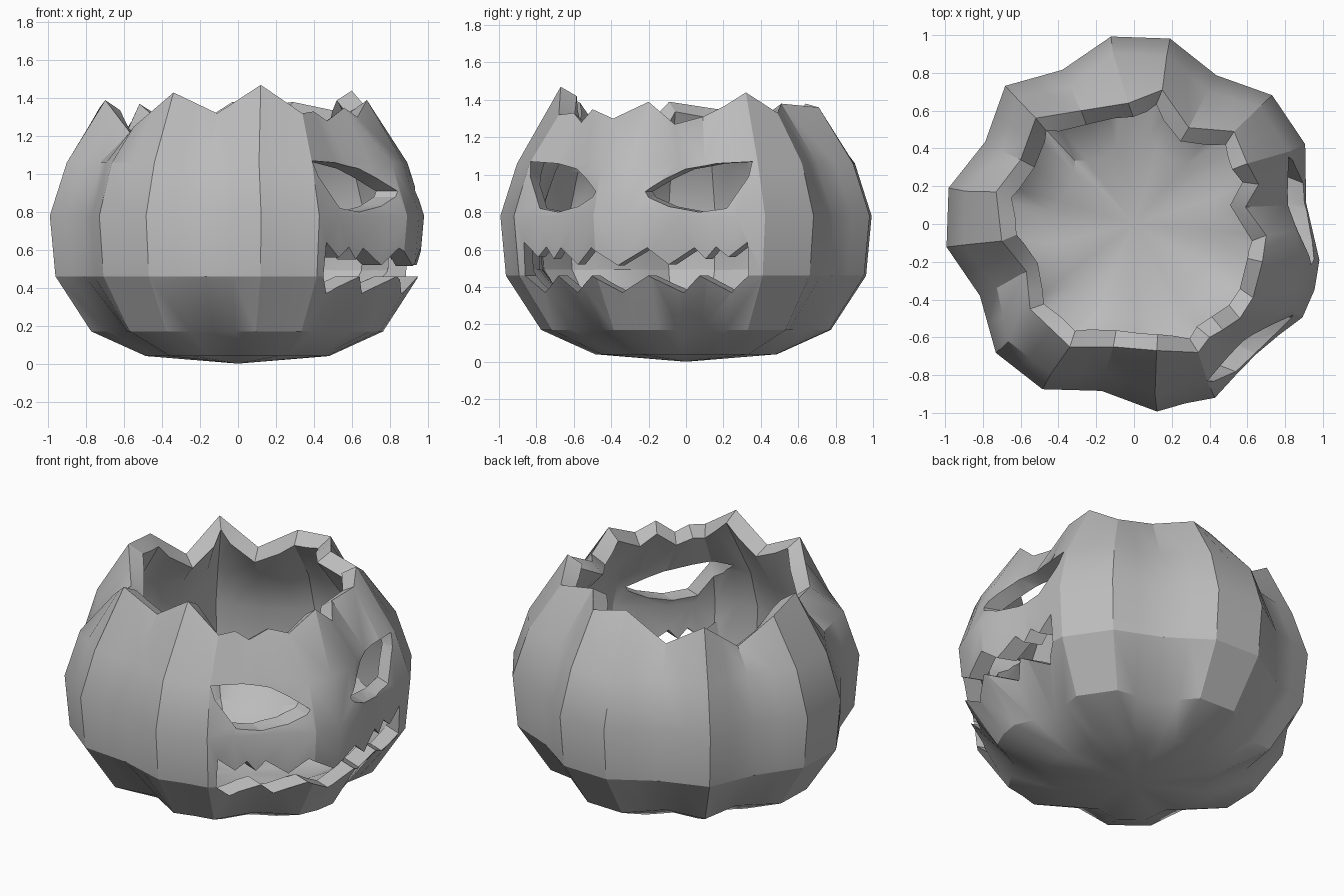
import bpy, bmesh
from math import radians, cos, sin
from mathutils import Vector, Matrix

cube = bpy.data.objects.get("Cube")
if cube:
    bpy.data.objects.remove(cube)

mat = bpy.data.materials.new("plain grey")
mat.use_nodes = True
GREY = (0.5, 0.5, 0.5, 1)
mat.diffuse_color = GREY
mat.node_tree.nodes["Principled BSDF"].inputs["Base Color"].default_value = GREY

# Ribs: R is a ridge, V is a valley, going clockwise from the back
RIBS = "RRVRRVRRVRRVRRVRRVRV"
START, STEP = 97, 18
HALVES = 2 * len(RIBS)
# Rings of the shell: height, radius, valley depth factor
RINGS = [(0.04, 0.49, 0.84), (0.17, 0.78, 0.84), (0.46, 0.97, 0.92),
         (0.78, 1.0, 0.90), (1.06, 0.91, 0.88)]
# The carved side is fuller, keyed by half rib
BULGE = {9: 1.01, 10: 1.02, 11: 1.01, 13: 1.03, 14: 1.02, 15: 1.03,
         16: 1.05, 17: 1.03, 18: 1.015}
# Corners of the broken rim, keyed by half rib
RIM = {0: (-0.03, 0.64, 1.38), 2: (0.15, 0.71, 1.36), 4: (0.29, 0.51, 1.38),
       6: (0.53, 0.49, 1.33), 8: (0.60, 0.32, 1.44), 9: (0.66, 0.21, 1.37),
       10: (0.59, 0.09, 1.31), 11: (0.70, -0.06, 1.27), 13: (0.68, -0.20, 1.39),
       14: (0.63, -0.39, 1.30), 15: (0.56, -0.50, 1.35), 16: (0.47, -0.56, 1.28),
       17: (0.40, -0.60, 1.33), 18: (0.34, -0.68, 1.32), 20: (0.12, -0.67, 1.47),
       22: (-0.11, -0.65, 1.32), 24: (-0.34, -0.65, 1.43), 26: (-0.55, -0.45, 1.25),
       28: (-0.57, -0.25, 1.22), 30: (-0.70, -0.09, 1.39), 32: (-0.73, 0.17, 1.35),
       34: (-0.60, 0.34, 1.19), 36: (-0.52, 0.56, 1.37), 38: (-0.28, 0.60, 1.22)}


def rib_point(i, z, r, valley):
    a = radians(START - STEP * i)
    k = valley if RIBS[i % len(RIBS)] == "V" else 1
    return Vector((r * k * cos(a), r * k * sin(a), z))


def shell_point(j, z, r, valley):
    """Point on half rib j; odd ones lie midway between two ribs."""
    r *= BULGE.get(j, 1)
    i = j // 2
    p = rib_point(i, z, r, valley)
    return p if j % 2 == 0 else (p + rib_point(i + 1, z, r, valley)) / 2


def rim_point(j):
    """Rim corner at half rib j, or the middle of its neighbours."""
    if j in RIM:
        return Vector(RIM[j])
    return (Vector(RIM[j - 1]) + Vector(RIM[(j + 1) % HALVES])) / 2


def finish(bm, name):
    bmesh.ops.recalc_face_normals(bm, faces=bm.faces)
    me = bpy.data.meshes.new(name)
    bm.to_mesh(me)
    bm.free()
    ob = bpy.data.objects.new(name, me)
    bpy.context.collection.objects.link(ob)
    return ob


# Hollow ribbed shell
bm = bmesh.new()
rows = [[bm.verts.new(shell_point(j, *ring)) for j in range(HALVES)] for ring in RINGS]
rows.append([bm.verts.new(rim_point(j)) for j in range(HALVES)])
base = bm.verts.new((0, 0, 0))
for j in range(HALVES):
    k = (j + 1) % HALVES
    bm.faces.new((base, rows[0][k], rows[0][j]))
    for low, high in zip(rows, rows[1:]):
        bm.faces.new((low[j], low[k], high[k], high[j]))
shell = finish(bm, "pumpkin_shell")
shell.data.materials.append(mat)
wall = shell.modifiers.new("wall", "SOLIDIFY")
wall.thickness = 0.1
wall.offset = -1

# Carved face: outlines as (sideways, height), pushed out along the face direction
EYE = [(0.14, 0.91), (0.23, 0.98), (0.31, 1.03), (0.45, 1.06), (0.63, 1.07),
       (0.62, 0.99), (0.53, 0.82), (0.40, 0.80), (0.26, 0.83), (0.16, 0.88)]
LIP_TOP = [(0, 0.515), (0.16, 0.61), (0.26, 0.52), (0.38, 0.61), (0.43, 0.55),
           (0.48, 0.615), (0.54, 0.56), (0.635, 0.64)]
LIP_LOW = [(0.635, 0.46), (0.53, 0.37), (0.40, 0.46), (0.30, 0.37), (0.16, 0.46), (0, 0.37)]


def mirrored(points):
    return [(-u, z) for u, z in reversed(points)]


half = LIP_TOP + LIP_LOW
mouth = half + mirrored(half)[1:-1]
FACE_TURN = Matrix.Rotation(radians(-21.5), 4, "Z")
cutters = []
for name, outline in (("left_eye_cutter", EYE), ("right_eye_cutter", mirrored(EYE)),
                      ("mouth_cutter", mouth)):
    bm = bmesh.new()
    face = bm.faces.new([bm.verts.new((0.25, u, z)) for u, z in outline])
    out = bmesh.ops.extrude_face_region(bm, geom=[face])["geom"]
    bmesh.ops.translate(bm, vec=(1.1, 0, 0),
                        verts=[v for v in out if isinstance(v, bmesh.types.BMVert)])
    bm.transform(FACE_TURN)
    cutter = finish(bm, name)
    cutter.hide_render = True
    cutters.append(cutter)
    cut = shell.modifiers.new(name, "BOOLEAN")
    cut.operation = "DIFFERENCE"
    cut.solver = "EXACT"
    cut.object = cutter

# Apply the carving, drop the cutters and shade
bpy.ops.object.select_all(action="DESELECT")
bpy.context.view_layer.objects.active = shell
shell.select_set(True)
for m in list(shell.modifiers):
    bpy.ops.object.modifier_apply(modifier=m.name)
for c in cutters:
    bpy.data.objects.remove(c)
bpy.ops.object.shade_smooth_by_angle(angle=radians(25))
